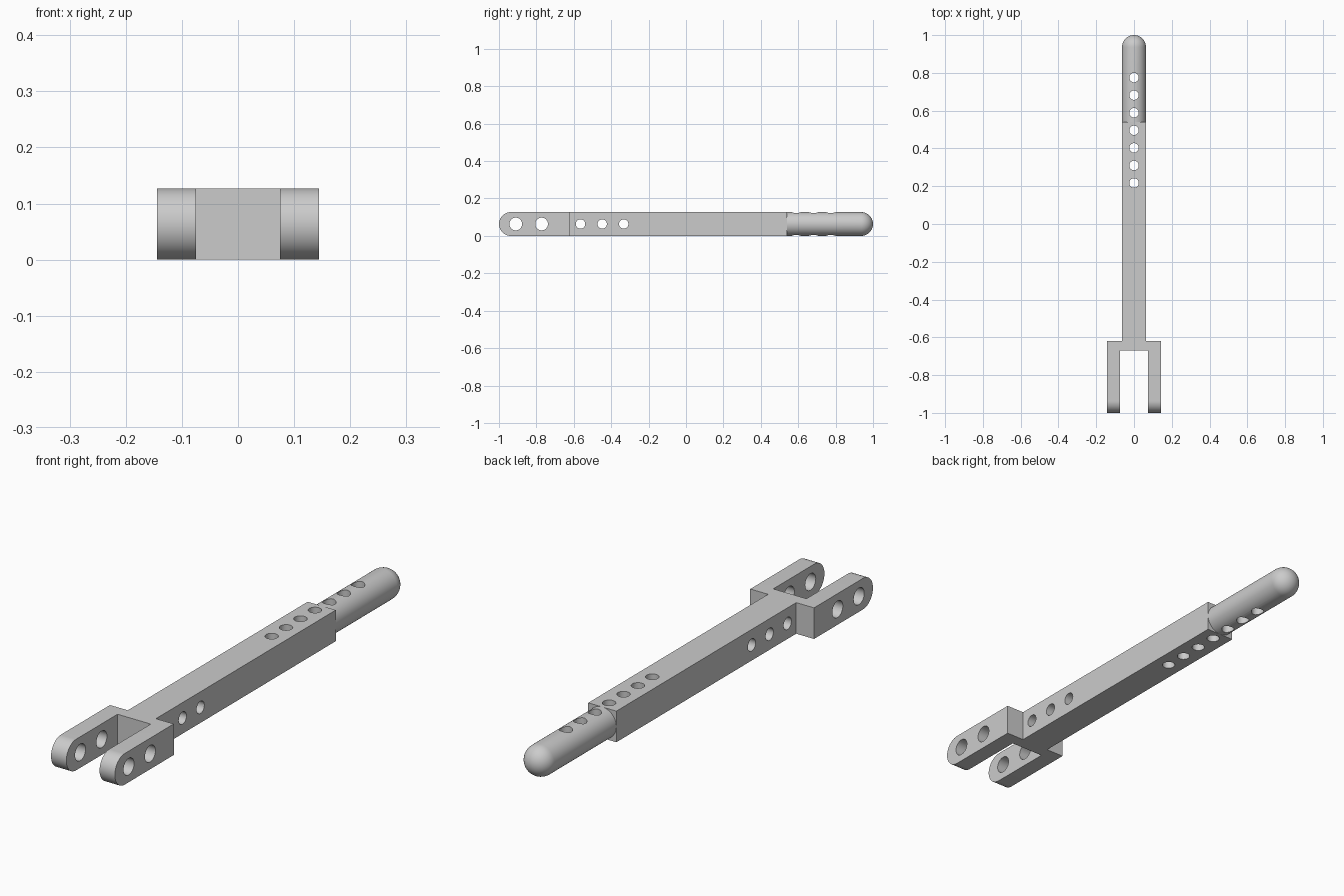
import bpy, bmesh, math
from mathutils import Matrix, Vector

cube = bpy.data.objects.get("Cube")
if cube:
    bpy.data.objects.remove(cube, do_unlink=True)

R = 0.0635            # half thickness of the whole bar
SHOULDER = 0.54       # where the square bar meets the round rod
FORK_BACK = -0.62

steel = bpy.data.materials.new("grey_steel")
steel.use_nodes = True
GREY = (0.6, 0.6, 0.6, 1)
steel.diffuse_color = GREY
steel.node_tree.nodes["Principled BSDF"].inputs["Base Color"].default_value = GREY


def make_object(name, bm):
    bmesh.ops.recalc_face_normals(bm, faces=bm.faces)
    mesh = bpy.data.meshes.new(name)
    bm.to_mesh(mesh)
    bm.free()
    mesh.materials.append(steel)
    obj = bpy.data.objects.new(name, mesh)
    bpy.context.collection.objects.link(obj)
    return obj


def prism(name, outline, direction):
    bm = bmesh.new()
    face = bm.faces.new([bm.verts.new(p) for p in outline])
    ext = bmesh.ops.extrude_face_region(bm, geom=[face])
    verts = [g for g in ext["geom"] if isinstance(g, bmesh.types.BMVert)]
    bmesh.ops.translate(bm, vec=Vector(direction), verts=verts)
    return make_object(name, bm)


def drill(axis, y, radius):
    bm = bmesh.new()
    turn = Matrix.Rotation(math.pi / 2, 4, "Y") if axis == "X" else Matrix()
    bmesh.ops.create_cone(bm, cap_ends=True, segments=32, radius1=radius,
                          radius2=radius, depth=1,
                          matrix=Matrix.Translation((0, y, R)) @ turn)
    cutter = make_object("hole_cutter", bm)
    cutter.hide_render = True
    return cutter


def boolean(obj, cutter, operation):
    mod = obj.modifiers.new(operation.title(), "BOOLEAN")
    mod.operation = operation
    mod.solver = "EXACT"
    mod.object = cutter


# Square bar with the two-pronged fork, from its plan outline
right_half = [(R, SHOULDER), (R, FORK_BACK), (0.144, FORK_BACK),
              (0.144, -1), (0.075, -1), (0.075, -0.67)]
plan = right_half + [(-x, y) for x, y in reversed(right_half)]
bar = prism("forked_bar", [(x, y, 0) for x, y in plan], (0, 0, 2 * R))

# Side silhouette that rounds the fork tips
arc = [math.pi / 2 + math.pi * i / 32 for i in range(33)]
side = [(-0.3, -1 + R + R * math.cos(a), R + 1.0 * R * math.sin(a)) for a in arc]
side = [(-0.3, 0.8, 2 * R)] + side + [(-0.3, 0.8, 0)]
rounder = prism("tip_rounder", side, (0.6, 0, 0))
rounder.hide_render = True
boolean(bar, rounder, "INTERSECT")

# Round rod with a domed end, spun about the long axis
bm = bmesh.new()
profile = [(0, SHOULDER), (R, SHOULDER)]
profile += [(R * math.cos(t), 1 - R + R * math.sin(t))
            for t in (math.pi / 2 * i / 12 for i in range(13))]
verts = [bm.verts.new((x, y, R)) for x, y in profile]
edges = [bm.edges.new(pair) for pair in zip(verts, verts[1:])]
bmesh.ops.spin(bm, geom=verts + edges, cent=(0, 0, R), axis=(0, 1, 0),
               angle=2 * math.pi, steps=48)
bmesh.ops.remove_doubles(bm, verts=bm.verts, dist=1e-5)
rod = make_object("domed_rod", bm)

# Holes: pivot holes in the fork, cross holes and upright holes in the bar
cutters = [drill("X", y, 0.034) for y in (-0.91, -0.772)]
cutters += [drill("X", y, 0.025) for y in (-0.564, -0.448, -0.333)]
cutters += [drill("Z", 0.217 + 0.093 * i, 0.025) for i in range(7)]
for cutter in cutters:
    y = sum(v.co.y for v in cutter.data.vertices) / len(cutter.data.vertices)
    boolean(rod if y > SHOULDER else bar, cutter, "DIFFERENCE")

# Bake the booleans, drop the helpers and shade
bpy.context.view_layer.update()
graph = bpy.context.evaluated_depsgraph_get()
baked = {o: bpy.data.meshes.new_from_object(o.evaluated_get(graph)) for o in (bar, rod)}
for obj, mesh in baked.items():
    obj.modifiers.clear()
    obj.data = mesh
    mesh.materials.clear()
    mesh.materials.append(steel)
for helper in cutters + [rounder]:
    bpy.data.objects.remove(helper, do_unlink=True)
for obj in (bar, rod):
    bpy.ops.object.select_all(action="DESELECT")
    obj.select_set(True)
    bpy.context.view_layer.objects.active = obj
    bpy.ops.object.shade_smooth_by_angle(angle=math.radians(30))
